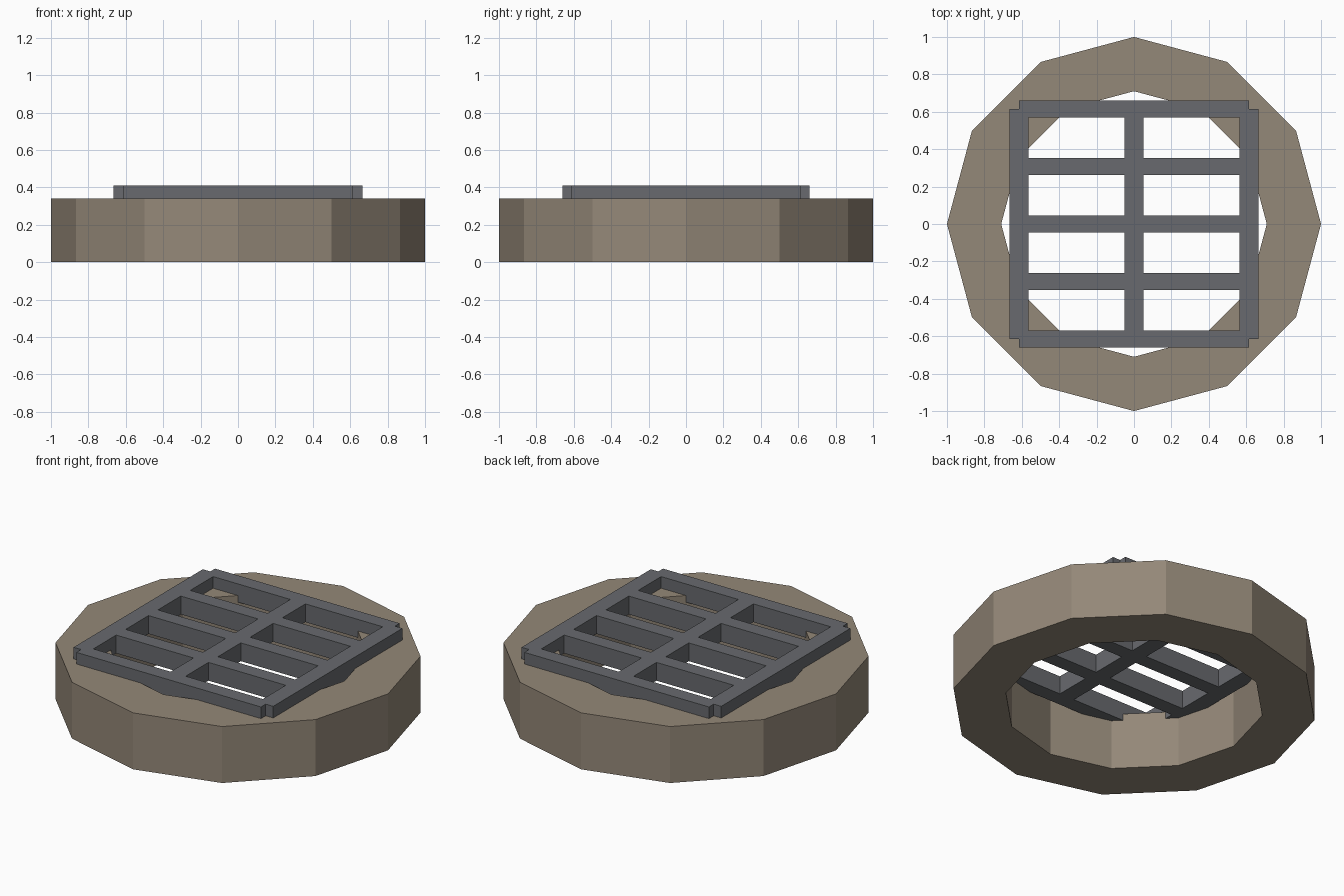
import bpy, bmesh
from math import cos, sin, pi

cube = bpy.data.objects.get("Cube")
if cube:
    bpy.data.objects.remove(cube, do_unlink=True)


def material(name, rgb):
    m = bpy.data.materials.new(name)
    m.use_nodes = True
    m.diffuse_color = (*rgb, 1)
    m.node_tree.nodes["Principled BSDF"].inputs["Base Color"].default_value = (*rgb, 1)
    return m


def add_object(name, bm, mat):
    bmesh.ops.recalc_face_normals(bm, faces=bm.faces)
    mesh = bpy.data.meshes.new(name)
    bm.to_mesh(mesh)
    bm.free()
    mesh.materials.append(mat)
    ob = bpy.data.objects.new(name, mesh)
    bpy.context.collection.objects.link(ob)
    return ob


stone = material("tan stone", (0.296, 0.246, 0.188))
iron = material("grey iron", (0.138, 0.144, 0.156))

# Twelve-sided stone ring: a rectangular section turned about z
SIDES = 12
section = [(1, 0), (1, 0.34), (0.71, 0.34), (0.71, 0)]
bm = bmesh.new()
loops = [[bm.verts.new((r * cos(2 * pi * i / SIDES), r * sin(2 * pi * i / SIDES), z))
          for i in range(SIDES)] for r, z in section]
for k, a in enumerate(loops):
    b = loops[(k + 1) % len(loops)]
    for i in range(SIDES):
        j = (i + 1) % SIDES
        bm.faces.new((a[i], a[j], b[j], b[i]))
add_object("stone_ring", bm, stone)

# Iron grate: merged long bars and cross bars, sunk slightly into the ring
REACH, TOP, BOTTOM = 0.615, 0.41, 0.30
bars = [(x - 0.05, x + 0.05, -REACH, REACH) for x in (-REACH, 0, REACH)]
bars += [(-REACH, REACH, y - 0.045, y + 0.045)
         for y in (REACH * k / 2 for k in range(-2, 3))]
xs = sorted({round(v, 4) for bar in bars for v in bar[:2]})
ys = sorted({round(v, 4) for bar in bars for v in bar[2:]})
bm = bmesh.new()
for x0, x1 in zip(xs, xs[1:]):
    for y0, y1 in zip(ys, ys[1:]):
        cx, cy = (x0 + x1) / 2, (y0 + y1) / 2
        if any(a < cx < b and c < cy < d for a, b, c, d in bars):
            bm.faces.new([bm.verts.new((x, y, BOTTOM))
                          for x, y in ((x0, y0), (x1, y0), (x1, y1), (x0, y1))])
bmesh.ops.remove_doubles(bm, verts=bm.verts, dist=0.0005)

# Raise the flat lattice to full bar depth, keeping the underside
lattice = list(bm.faces)
raised = bmesh.ops.extrude_face_region(bm, geom=lattice, use_keep_orig=True)["geom"]
bmesh.ops.translate(bm, vec=(0, 0, TOP - BOTTOM),
                    verts=[g for g in raised if isinstance(g, bmesh.types.BMVert)])
add_object("iron_grate", bm, iron)
